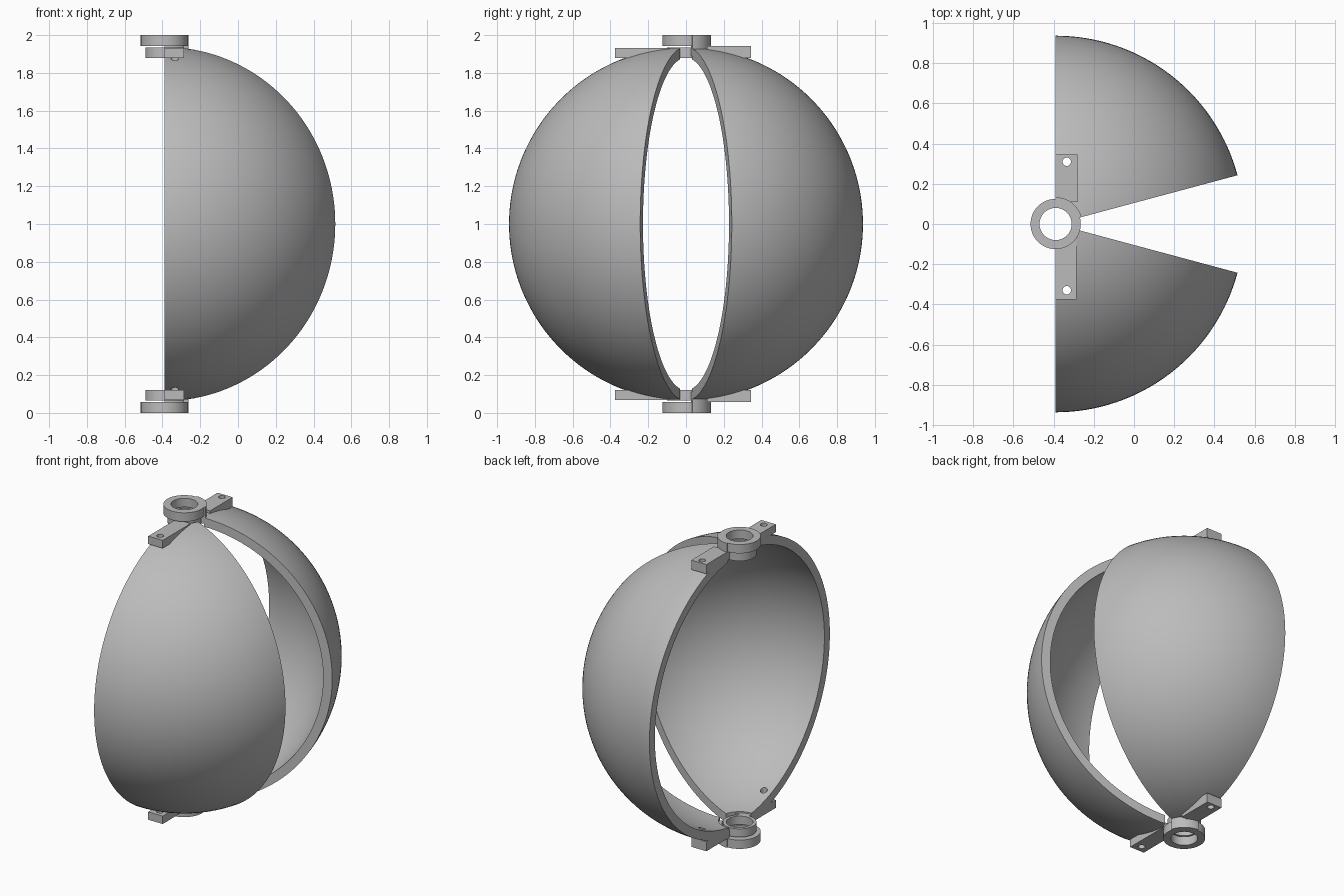
import bpy, bmesh
from math import sin, cos, asin, pi, radians

if "Cube" in bpy.data.objects:
    bpy.data.objects.remove(bpy.data.objects["Cube"])

grey = bpy.data.materials.new("plain_grey")
grey.use_nodes = True
COL = (0.5, 0.5, 0.5, 1)
grey.diffuse_color = COL
grey.node_tree.nodes["Principled BSDF"].inputs["Base Color"].default_value = COL

AXIS = -0.39            # x of the vertical hinge axis
OUTER, INNER, BORE = 0.937, 0.88, 0.08


def finish(name, bm):
    bmesh.ops.recalc_face_normals(bm, faces=bm.faces)
    mesh = bpy.data.meshes.new(name)
    bm.to_mesh(mesh)
    bm.free()
    mesh.materials.append(grey)
    obj = bpy.data.objects.new(name, mesh)
    bpy.context.collection.objects.link(obj)
    return obj


def smooth(obj):
    bpy.ops.object.select_all(action="DESELECT")
    obj.select_set(True)
    bpy.context.view_layer.objects.active = obj
    bpy.ops.object.shade_smooth_by_angle(angle=radians(30))


def revolve(name, outer, inner, start, end, steps):
    """Sweep a strip between two (radius, z) lines round the hinge axis."""
    full = end - start >= 360
    loop = outer + inner[::-1]
    n = len(loop)
    bm = bmesh.new()
    rings = []
    for i in range(steps if full else steps + 1):
        a = radians(start + (end - start) * i / steps)
        rings.append([bm.verts.new((AXIS + r * cos(a), r * sin(a), z)) for r, z in loop])
    for i in range(steps):
        p, q = rings[i], rings[(i + 1) % len(rings)]
        for j in range(n):
            k = (j + 1) % n
            bm.faces.new((p[j], p[k], q[k], q[j]))
    if not full:
        for ring in (rings[0], rings[-1]):
            for j in range(n // 2 - 1):
                bm.faces.new((ring[j], ring[j + 1], ring[n - 2 - j], ring[n - 1 - j]))
    obj = finish(name, bm)
    smooth(obj)
    return obj


def tube(name, r_in, r_out, z0, z1, start=0, end=360, steps=64):
    return revolve(name, [(r_out, z0), (r_out, z1)], [(r_in, z0), (r_in, z1)], start, end, steps)


def box(name, x0, x1, y0, y1, z0, z1):
    bm = bmesh.new()
    bmesh.ops.create_cube(bm, size=1)
    for v in bm.verts:
        v.co = ((x0, x1)[v.co.x > 0], (y0, y1)[v.co.y > 0], (z0, z1)[v.co.z > 0])
    return finish(name, bm)


def drill(objs, x, y):
    """Cut one vertical screw hole through all the given parts."""
    bm = bmesh.new()
    bmesh.ops.create_cone(bm, cap_ends=True, segments=24, radius1=0.021, radius2=0.021, depth=3)
    bmesh.ops.translate(bm, verts=bm.verts, vec=(x, y, 1))
    cutter = finish("hole_cutter", bm)
    cutter.hide_render = True
    for obj in objs:
        mod = obj.modifiers.new("screw_hole", "BOOLEAN")
        mod.operation, mod.solver, mod.object = "DIFFERENCE", "EXACT", cutter
        bpy.ops.object.select_all(action="DESELECT")
        obj.select_set(True)
        bpy.context.view_layer.objects.active = obj
        bpy.ops.object.modifier_apply(modifier=mod.name)
        smooth(obj)
    bpy.data.objects.remove(cutter)


def arc(radius, pole, steps=72):
    t0 = asin(pole / radius)
    return [(radius * sin(t), 1 + radius * cos(t))
            for t in (t0 + (pi - 2 * t0) * i / steps for i in range(steps + 1))]


# Two spherical shell wedges, open towards the hinge side
shell = {}
for side, start, end in (("front", -90, -15), ("back", 15, 90)):
    shell[side] = revolve(side + "_shell", arc(OUTER, 0.125), arc(INNER, 0.125), start, end, 40)

# Hinge rings and tabs, mirrored between top and bottom
tabs = {"front": [], "back": []}
for level in ("top", "bottom"):
    def zs(a, b):
        return (a, b) if level == "top" else (2 - b, 2 - a)
    tube(level + "_outer_ring", BORE, 0.125, *zs(1.942, 2))
    tube(level + "_inner_ring", BORE, 0.1, *zs(1.88, 1.935))
    tube(level + "_ring_bracket", 0.105, 0.133, *zs(1.89, 2), 15, 90, 20)
    tabs["front"].append(box(level + "_front_tab", AXIS, -0.285, -0.375, -0.085, *zs(1.88, 1.932)))
    tabs["back"].append(box(level + "_back_tab", AXIS, -0.28, 0.11, 0.345, *zs(1.88, 1.942)))

# Screw holes through tabs and shells
drill(tabs["front"] + [shell["front"]], -0.335, -0.33)
drill(tabs["back"] + [shell["back"]], -0.335, 0.31)
